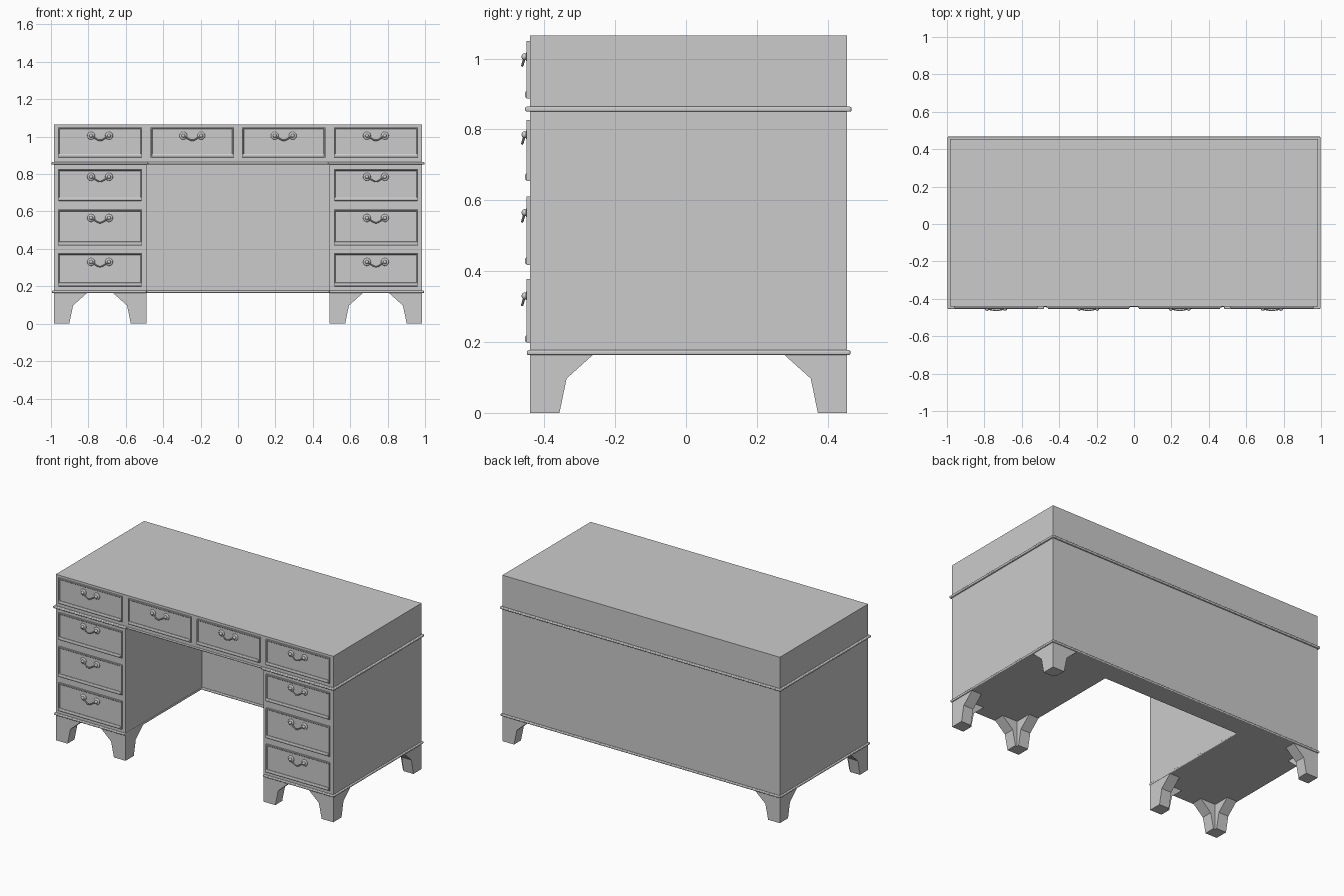
import bpy, bmesh, math
from mathutils import Matrix, Vector

if "Cube" in bpy.data.objects:
    bpy.data.objects.remove(bpy.data.objects["Cube"])

X, YF, YB = 0.985, -0.44, 0.455      # case half width, front and back
XI, YK = 0.49, 0.335                 # kneehole half width and its back wall


def make_object(name, bm, smooth=False):
    bmesh.ops.recalc_face_normals(bm, faces=bm.faces)
    me = bpy.data.meshes.new(name)
    bm.to_mesh(me)
    bm.free()
    if smooth:
        for p in me.polygons:
            p.use_smooth = True
    ob = bpy.data.objects.new(name, me)
    bpy.context.collection.objects.link(ob)
    return ob


def add_prism(bm, points, offset):
    """Extrude a closed loop of 3D points by an offset vector."""
    face = bm.faces.new([bm.verts.new(p) for p in points])
    new = bmesh.ops.extrude_face_region(bm, geom=[face])["geom"]
    bmesh.ops.translate(bm, vec=offset,
                        verts=[g for g in new if isinstance(g, bmesh.types.BMVert)])


def slab(name, outline, z0, z1, bevel=0):
    bm = bmesh.new()
    add_prism(bm, [(x, y, z0) for x, y in outline], (0, 0, z1 - z0))
    ob = make_object(name, bm)
    if bevel:
        m = ob.modifiers.new("rounding", "BEVEL")
        m.width, m.segments = bevel, 3
    return ob


def u_outline(out, front, inner, kneehole_y):
    x, i = X + out, XI - inner
    return [(-x, YB + out), (-x, YF - front), (-i, YF - front), (-i, kneehole_y),
            (i, kneehole_y), (i, YF - front), (x, YF - front), (x, YB + out)]


# Case: U-shaped pedestals with back panel, top drawer box, mouldings
slab("pedestal_case", u_outline(0, 0, 0, YK), 0.17, 0.855)
slab("top_case", [(-X, YF), (X, YF), (X, YB), (-X, YB)], 0.856, 1.065)
slab("waist_moulding", u_outline(0.012, 0.014, 0.008, YF - 0.003), 0.85, 0.864, 0.005)
slab("base_moulding", u_outline(0.009, 0.009, 0.002, YK - 0.008), 0.163, 0.177, 0.005)


# Bracket feet: two shaped arms meeting at a corner
FOOT = [(0, 0), (0.083, 0), (0.103, 0.097), (0.18, 0.166), (0, 0.166)]


def foot(name, x, y, sx, sy, t=0.07):
    bm = bmesh.new()
    add_prism(bm, [(x + sx * a, y, z) for a, z in FOOT], (0, sy * t, 0))
    add_prism(bm, [(x, y + sy * a, z) for a, z in FOOT], (sx * t, 0, 0))
    make_object(name, bm)


for side, s in (("left", -1), ("right", 1)):
    foot(f"front_outer_foot_{side}", s * X, YF, -s, 1)
    foot(f"front_inner_foot_{side}", s * XI, YF, s, 1)
    foot(f"back_foot_{side}", s * X, YB, -s, -1)


# Drawer front with a raised rim and a bead along the bottom
def drawer_front(name, x0, x1, z0, z1):
    bm = bmesh.new()
    add_prism(bm, [(x0, -0.43, z0), (x1, -0.43, z0), (x1, -0.43, z1), (x0, -0.43, z1)],
              (0, -0.02, 0))
    bmesh.ops.recalc_face_normals(bm, faces=bm.faces)
    front = min(bm.faces, key=lambda f: f.calc_center_median().y)
    bmesh.ops.inset_region(bm, faces=[front], thickness=0.008)
    bmesh.ops.inset_region(bm, faces=[front], thickness=0.006, depth=-0.005)
    make_object(name, bm)
    bm = bmesh.new()
    mat = (Matrix.Translation(((x0 + x1) / 2, -0.449, z0 + 0.011))
           @ Matrix.Diagonal((1, 0.6, 1, 1)) @ Matrix.Rotation(math.pi / 2, 4, "Y"))
    bmesh.ops.create_cone(bm, cap_ends=True, segments=12, radius1=0.01, radius2=0.01,
                          depth=x1 - x0 - 0.012, matrix=mat)
    make_object(name + "_bead", bm)


# Handle: two rosettes with knobs and a swinging bail swept along a path
def tube(bm, path, r, sides=8):
    rings = []
    for i, p in enumerate(path):
        t = (path[min(i + 1, len(path) - 1)] - path[max(i - 1, 0)]).normalized()
        u = Vector((0, 1, 0))
        u = (u - t * u.dot(t)).normalized()
        v = t.cross(u)
        rings.append([bm.verts.new(p + r * (u * math.cos(a) + v * math.sin(a)))
                      for a in (2 * math.pi * k / sides for k in range(sides))])
    for a, b in zip(rings, rings[1:]):
        for k in range(sides):
            n = (k + 1) % sides
            bm.faces.new((a[k], a[n], b[n], b[k]))
    bm.faces.new(rings[0])
    bm.faces.new(rings[-1])


def handle_mesh():
    bm = bmesh.new()
    for x in (-0.048, 0.048):
        for r, d, y in ((0.021, 0.006, -0.446), (0.010, 0.009, -0.455)):
            bmesh.ops.create_uvsphere(bm, u_segments=16, v_segments=8, radius=1,
                                      matrix=Matrix.Translation((x, y, 0))
                                      @ Matrix.Diagonal((r, d, r, 1)))
    path = []
    for i in range(25):
        a = -1 + i / 12
        drop = 0.5 + 0.5 * math.cos(math.pi * a)
        path.append(Vector((0.048 * a, -0.456 - 0.006 * drop, -0.005 - 0.02 * drop)))
    tube(bm, path, 0.0035)
    ob = make_object("drawer_handle", bm, True)
    return ob


handle = handle_mesh()
placed = []


def place_handle(x, z):
    ob = handle if not placed else handle.copy()
    if placed:
        bpy.context.collection.objects.link(ob)
    ob.location = (x, 0, z)
    placed.append(ob)


# Drawers: four in the top row, three in each pedestal (z0, z1, handle z)
ROWS = [(0.655, 0.827, 0.785), (0.418, 0.61, 0.565), (0.198, 0.378, 0.33)]
for side, s in (("left", -1), ("right", 1)):
    for part, a, b in (("outer", 0.512, 0.963), ("inner", 0.022, 0.467)):
        x0, x1 = sorted((s * a, s * b))
        drawer_front(f"top_{part}_drawer_{side}", x0, x1, 0.887, 1.05)
        place_handle((x0 + x1) / 2, 1.005)
    x0, x1 = sorted((s * 0.512, s * 0.963))
    for n, (z0, z1, hz) in enumerate(ROWS, 1):
        drawer_front(f"pedestal_drawer_{side}_{n}", x0, x1, z0, z1)
        place_handle((x0 + x1) / 2, hz)
